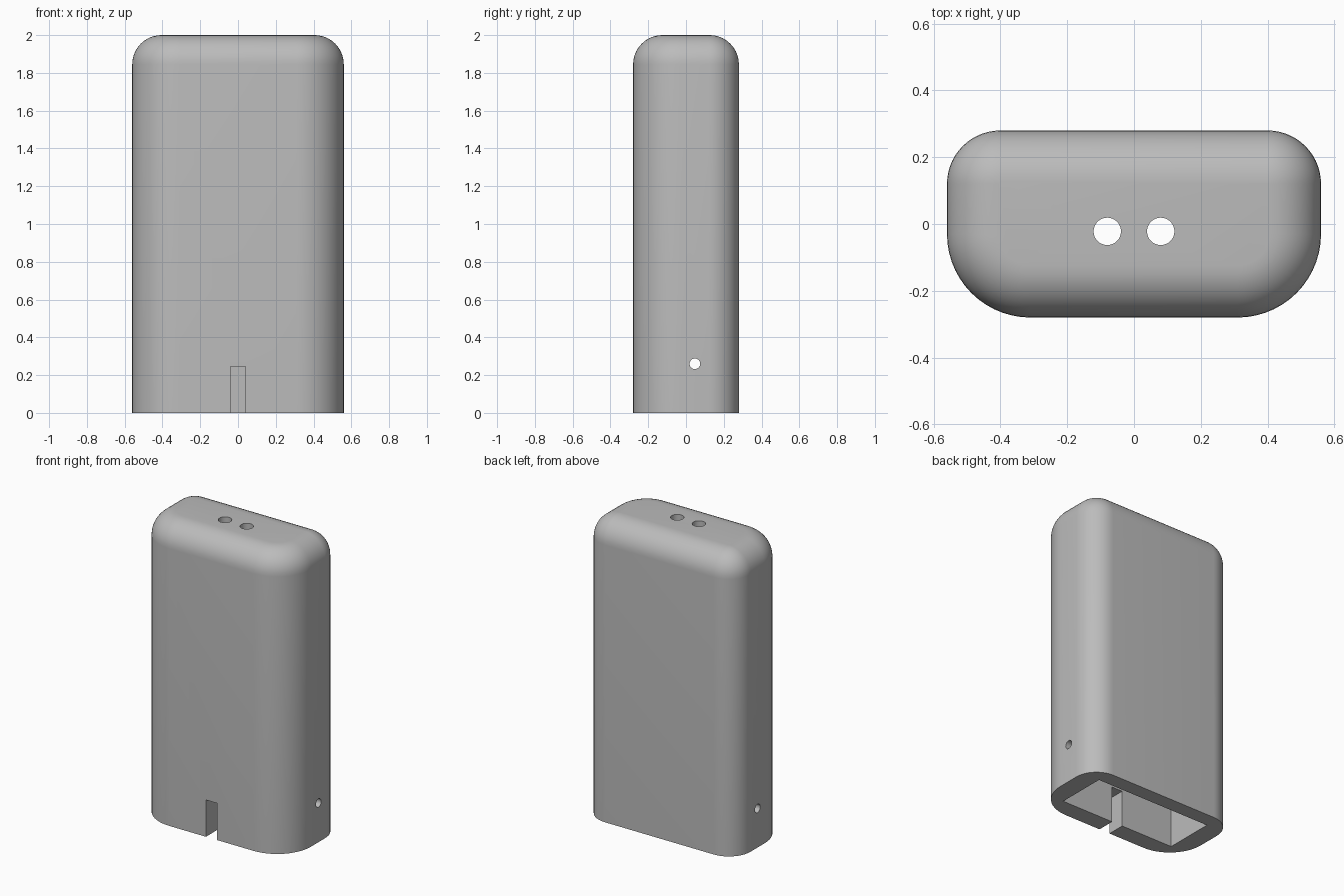
import bpy, bmesh
from math import sin, cos, pi, radians
from mathutils import Matrix

cube = bpy.data.objects.get("Cube")
if cube:
    bpy.data.objects.remove(cube, do_unlink=True)

HALF_X, HALF_Y, HEIGHT = 0.56, 0.28, 2.0
FRONT_R, BACK_R, TOP_R = 0.25, 0.16, 0.155
ARC, FILLET = 14, 10

grey = bpy.data.materials.new("grey plastic")
grey.use_nodes = True
grey.diffuse_color = (0.5, 0.5, 0.5, 1)
grey.node_tree.nodes["Principled BSDF"].inputs["Base Color"].default_value = (0.5, 0.5, 0.5, 1)


def make_object(name, bm):
    bmesh.ops.recalc_face_normals(bm, faces=bm.faces)
    mesh = bpy.data.meshes.new(name)
    bm.to_mesh(mesh)
    bm.free()
    mesh.materials.append(grey)
    obj = bpy.data.objects.new(name, mesh)
    bpy.context.collection.objects.link(obj)
    return obj


def outline(inset):
    """Rounded rectangle with larger front corners, shrunk by inset."""
    points = []
    corners = [(1, 1, BACK_R), (-1, 1, BACK_R), (-1, -1, FRONT_R), (1, -1, FRONT_R)]
    for i, (sx, sy, r) in enumerate(corners):
        for k in range(ARC + 1):
            a = (i + k / ARC) * pi / 2
            points.append((sx * (HALF_X - r) + (r - inset) * cos(a),
                           sy * (HALF_Y - r) + (r - inset) * sin(a)))
    return points


def box(name, x0, x1, y0, y1, z0, z1):
    bm = bmesh.new()
    bmesh.ops.create_cube(bm, size=1, matrix=Matrix.Translation(
        ((x0 + x1) / 2, (y0 + y1) / 2, (z0 + z1) / 2))
        @ Matrix.Diagonal((x1 - x0, y1 - y0, z1 - z0, 1)))
    return make_object(name, bm)


def rod(name, radius, length, location, rotation=Matrix()):
    bm = bmesh.new()
    bmesh.ops.create_cone(bm, cap_ends=True, segments=32, radius1=radius, radius2=radius,
                          depth=length, matrix=Matrix.Translation(location) @ rotation)
    return make_object(name, bm)


# Case body: straight walls, then a rounded top edge
bm = bmesh.new()
levels = [(0, 0)]
for k in range(FILLET + 1):
    a = k / FILLET * pi / 2
    levels.append((TOP_R * (1 - cos(a)), HEIGHT - TOP_R + TOP_R * sin(a)))
rings = [[bm.verts.new((x, y, z)) for x, y in outline(d)] for d, z in levels]
for low, high in zip(rings, rings[1:]):
    for i in range(len(low)):
        j = (i + 1) % len(low)
        bm.faces.new((low[i], low[j], high[j], high[i]))
bm.faces.new(rings[0])
bm.faces.new(rings[-1])
case = make_object("case", bm)

# Cutters: open-bottomed cavity, front cable slot, top holes, side holes
cutters = [
    box("cavity_cutter", -0.43, 0.43, -0.16, 0.18, -0.1, 1.88),
    box("slot_cutter", -0.04, 0.04, -0.4, 0, -0.1, 0.245),
    rod("side_hole_cutter", 0.028, 1.4, (0, 0.047, 0.26), Matrix.Rotation(pi / 2, 4, "Y")),
]
for side in (-1, 1):
    cutters.append(rod("top_hole_cutter", 0.041, 0.4, (side * 0.08, -0.022, 1.95)))

bpy.ops.object.select_all(action="DESELECT")
case.select_set(True)
bpy.context.view_layer.objects.active = case
for cutter in cutters:
    cutter.hide_render = True
    mod = case.modifiers.new(cutter.name, "BOOLEAN")
    mod.operation = "DIFFERENCE"
    mod.solver = "EXACT"
    mod.object = cutter
    bpy.ops.object.modifier_apply(modifier=mod.name)
    bpy.data.objects.remove(cutter, do_unlink=True)

bpy.ops.object.shade_smooth_by_angle(angle=radians(30))
